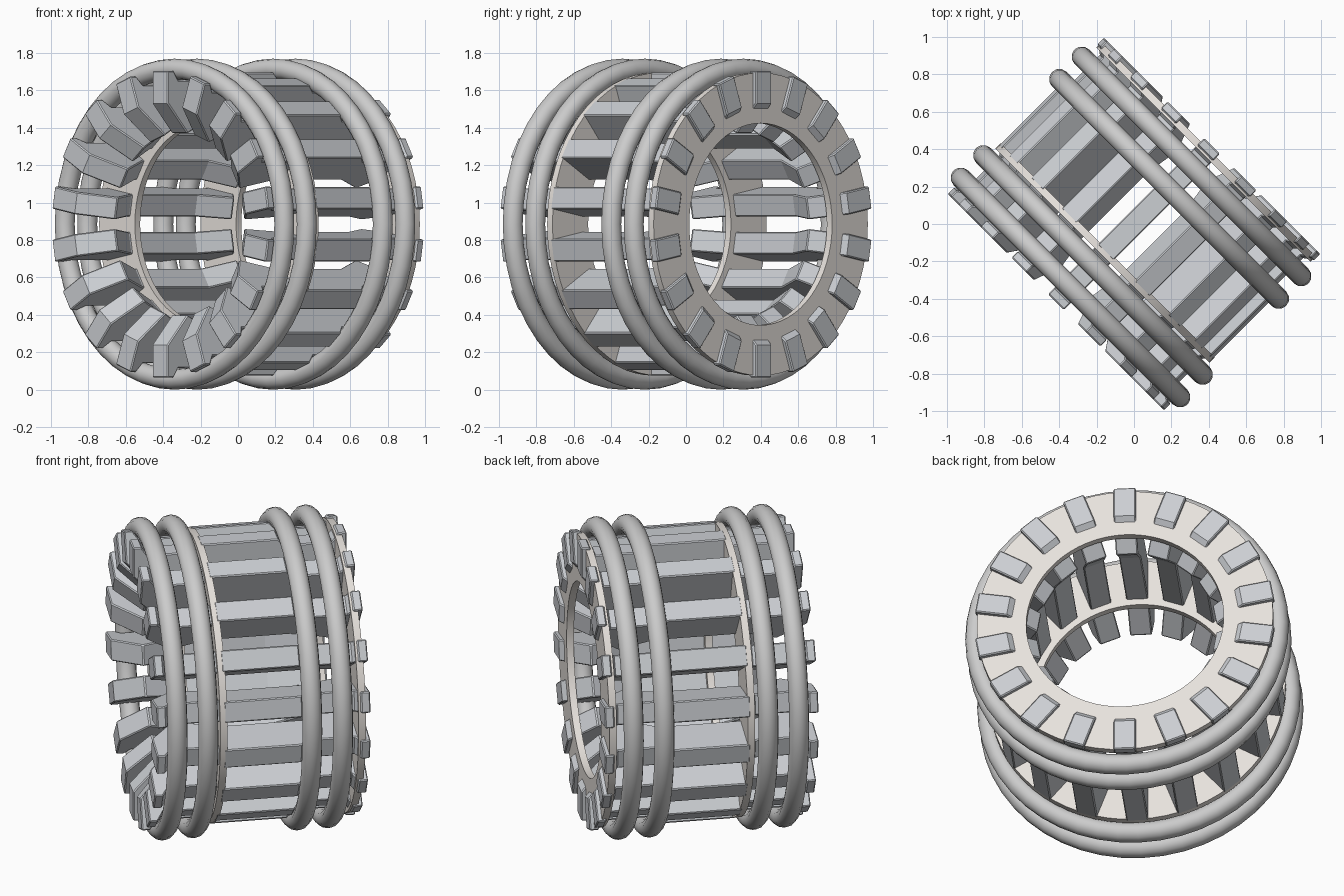
import bpy, bmesh, math
from mathutils import Matrix, Vector

if "Cube" in bpy.data.objects:
    bpy.data.objects.remove(bpy.data.objects["Cube"])

# Local frame: column 1 = sideways, 2 = up, 3 = the drum's axis
S = math.sqrt(0.5)
FRAME = Matrix(((S, 0, S, 0), (-S, 0, S, 0), (0, 1, 0, 0.885), (0, 0, 0, 1)))


def material(name, color):
    m = bpy.data.materials.new(name)
    m.diffuse_color = color
    m.use_nodes = True
    m.node_tree.nodes["Principled BSDF"].inputs["Base Color"].default_value = m.diffuse_color
    return m


BAR_MAT = material("cool_grey", (0.60, 0.62, 0.65, 1))
PLATE_MAT = material("warm_light_grey", (0.80, 0.76, 0.72, 1))


def make_object(name, bm, mat=None):
    bmesh.ops.recalc_face_normals(bm, faces=bm.faces)
    bm.transform(FRAME)
    bmesh.ops.recalc_face_normals(bm, faces=bm.faces)
    me = bpy.data.meshes.new(name)
    bm.to_mesh(me)
    bm.free()
    ob = bpy.data.objects.new(name, me)
    bpy.context.collection.objects.link(ob)
    if mat:
        me.materials.append(mat)
    return ob


def lathe(name, section, steps, mat=None):
    """Sweep a closed (radius, axial) section round the axis."""
    bm = bmesh.new()
    rows = []
    for i in range(steps):
        t = 2 * math.pi * i / steps
        rows.append([bm.verts.new((r * math.cos(t), r * math.sin(t), a)) for r, a in section])
    n = len(section)
    for i in range(steps):
        p, q = rows[i], rows[(i + 1) % steps]
        for j in range(n):
            k = (j + 1) % n
            bm.faces.new((p[j], p[k], q[k], q[j]))
    ob = make_object(name, bm, mat)
    bpy.context.view_layer.objects.active = ob
    bpy.ops.object.select_all(action='DESELECT')
    ob.select_set(True)
    bpy.ops.object.shade_smooth_by_angle(angle=math.radians(40))
    return ob


# Bars: one half profile (axial, radius), mirrored end to end
half = [(0.21, 0.81), (0.25, 0.77), (0.51, 0.77), (0.545, 0.82), (0.59, 0.82),
        (0.59, 0.645), (0.44, 0.485), (0.25, 0.575)]
outer, inner = half[:5], half[5:]
profile = ([(-a, r) for a, r in reversed(outer)] + outer + inner
           + [(-a, r) for a, r in reversed(inner)])
COUNT, WIDTH = 18, 0.12
bm = bmesh.new()
for i in range(COUNT):
    t = 2 * math.pi * i / COUNT
    radial = Vector((math.sin(t), math.cos(t), 0))
    side = Vector((math.cos(t), -math.sin(t), 0)) * WIDTH / 2
    lo, hi = ([bm.verts.new(radial * r + side * s + Vector((0, 0, a))) for a, r in profile]
              for s in (-1, 1))
    bm.faces.new(lo)
    bm.faces.new(hi[::-1])
    n = len(profile)
    for j in range(n):
        k = (j + 1) % n
        bm.faces.new((lo[j], hi[j], hi[k], lo[k]))
bars = make_object("drum_bars", bm, BAR_MAT)
bevel = bars.modifiers.new("edge", 'BEVEL')
bevel.width = 0.006
bevel.segments = 1
bevel.limit_method = 'ANGLE'
bevel.angle_limit = math.radians(60)

# Flat ring plates
for name, a in (("front_plate", -0.22), ("rear_plate", 0.545)):
    lathe(name, [(0.54, a - 0.02), (0.81, a - 0.02), (0.81, a + 0.02), (0.54, a + 0.02)],
          64, PLATE_MAT)

# Round hoops, two pairs
for i, a in enumerate((-0.48, -0.31, 0.265, 0.435)):
    circle = [(0.83 + 0.055 * math.cos(math.pi * k / 6), a + 0.055 * math.sin(math.pi * k / 6))
              for k in range(12)]
    lathe(f"hoop_{i + 1}", circle, 48)
